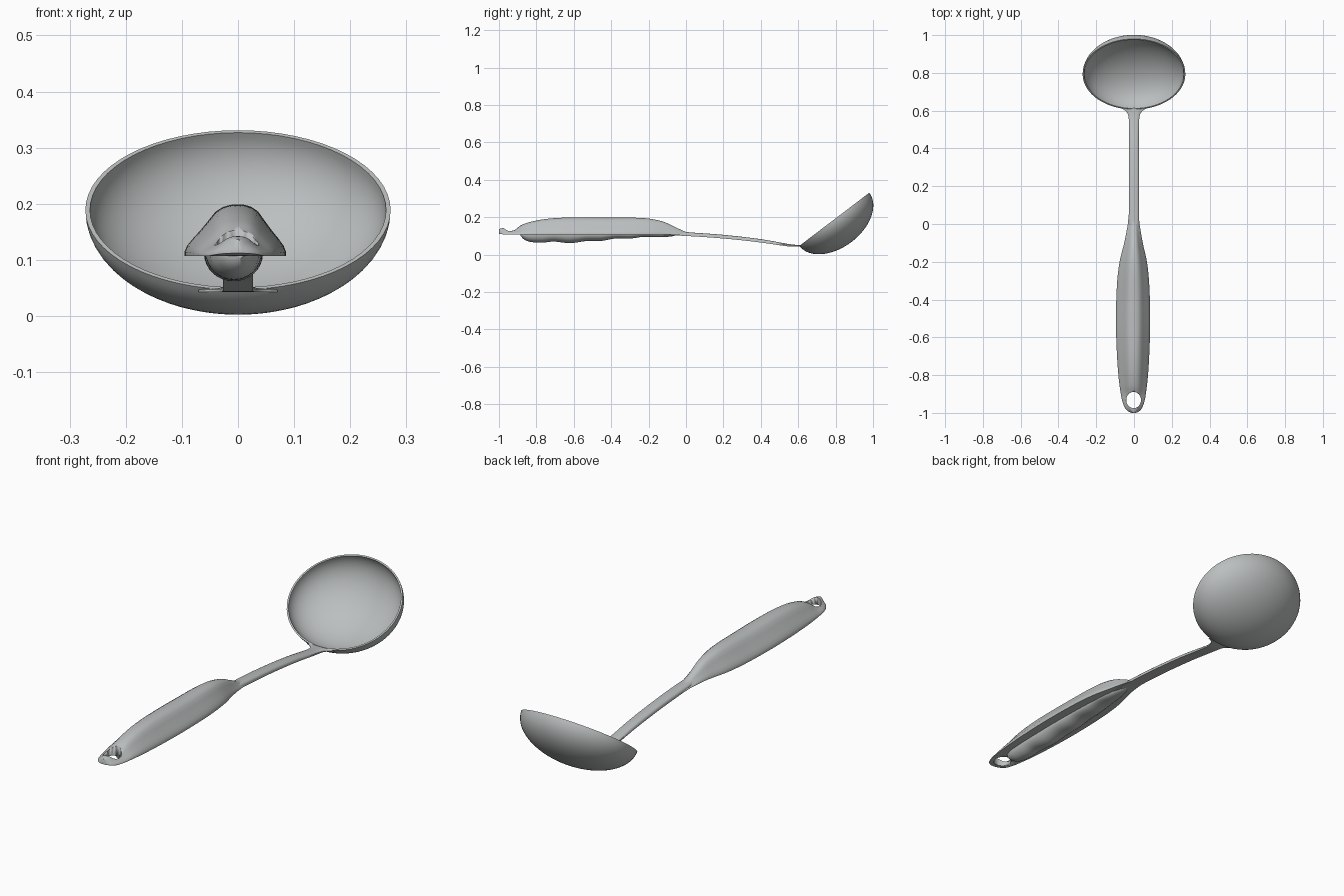
import bpy, bmesh, math
from mathutils import Matrix, Vector

if "Cube" in bpy.data.objects:
    bpy.data.objects.remove(bpy.data.objects["Cube"])

steel = bpy.data.materials.new("grey")
steel.diffuse_color = (0.5, 0.52, 0.52, 1)
steel.use_nodes = True
steel.node_tree.nodes["Principled BSDF"].inputs["Base Color"].default_value = steel.diffuse_color


def curve(keys, y):
    """Smooth Hermite interpolation through (position, value) pairs."""
    n = len(keys)
    y = min(max(y, keys[0][0]), keys[-1][0])
    i = max(k for k in range(n - 1) if keys[k][0] <= y)

    def slope(k):
        a, b = keys[max(k - 1, 0)], keys[min(k + 1, n - 1)]
        return (b[1] - a[1]) / (b[0] - a[0])
    (y0, v0), (y1, v1) = keys[i], keys[i + 1]
    h = y1 - y0
    t = (y - y0) / h
    return (v0 * (2*t**3 - 3*t*t + 1) + slope(i) * h * (t**3 - 2*t*t + t)
            + v1 * (3*t*t - 2*t**3) + slope(i + 1) * h * (t**3 - t*t))


def make(name, bm, angle=40):
    bmesh.ops.recalc_face_normals(bm, faces=bm.faces)
    mesh = bpy.data.meshes.new(name)
    bm.to_mesh(mesh)
    bm.free()
    mesh.materials.append(steel)
    ob = bpy.data.objects.new(name, mesh)
    bpy.context.collection.objects.link(ob)
    bpy.ops.object.select_all(action='DESELECT')
    ob.select_set(True)
    bpy.context.view_layer.objects.active = ob
    bpy.ops.object.shade_smooth_by_angle(angle=math.radians(angle))
    return ob


def loft(name, rings, angle=40):
    bm = bmesh.new()
    rows = [[bm.verts.new(p) for p in r] for r in rings]
    n = len(rows[0])
    for a, b in zip(rows, rows[1:]):
        for i in range(n):
            bm.faces.new((a[i], a[(i + 1) % n], b[(i + 1) % n], b[i]))
    bm.faces.new(rows[0])
    bm.faces.new(rows[-1])
    return make(name, bm, angle)


def span(a, b, n):
    return [a + (b - a) * i / n for i in range(n + 1)]


# Bowl: thin tilted half ellipsoid with an open rim
bm = bmesh.new()
N, M = 64, 20
prof = [(s, math.pi / 2 * i / M) for s, order in
        ((1.0, range(M - 1, -1, -1)), (0.97, range(0, M))) for i in order]
rows = []
for s, a in prof:
    rows.append([bm.verts.new((0.272 * s * math.cos(a) * math.cos(2 * math.pi * k / N),
                               0.235 * s * math.cos(a) * math.sin(2 * math.pi * k / N),
                               -0.152 * s * math.sin(a))) for k in range(N)])
for a, b in zip(rows, rows[1:]):
    for k in range(N):
        bm.faces.new((a[k], a[(k + 1) % N], b[(k + 1) % N], b[k]))
for row, s in ((rows[0], 1.0), (rows[-1], 0.97)):
    tip = bm.verts.new((0, 0, -0.152 * s))
    for k in range(N):
        bm.faces.new((row[k], row[(k + 1) % N], tip))
bm.transform(Matrix.Translation((0, 0.793, 0.189)) @ Matrix.Rotation(math.radians(37.2), 4, 'X'))
make("bowl", bm)

# Shaft: flat bar with a rounded top, flaring into the bowl rim
s_width = [(-0.15, 0.022), (0, 0.027), (0.3, 0.027), (0.54, 0.027), (0.58, 0.032),
           (0.597, 0.043), (0.607, 0.057), (0.613, 0.07)]
s_top = [(-0.15, 0.125), (0, 0.12), (0.2, 0.106), (0.4, 0.083), (0.55, 0.057), (0.613, 0.050)]
s_thick = [(-0.15, 0.018), (0, 0.02), (0.4, 0.018), (0.55, 0.013), (0.613, 0.007)]
rings = []
for y in span(-0.15, 0.54, 24) + span(0.55, 0.613, 12):
    w, z, t = curve(s_width, y), curve(s_top, y), curve(s_thick, y)
    rings.append([(w * px, y, z - t * pz) for px, pz in
                  ((-1, 1), (1, 1), (1, 0.5), (0.85, 0.2), (0.5, 0.04), (0, 0),
                   (-0.5, 0.04), (-0.85, 0.2), (-1, 0.5))])
loft("shaft", rings)

# Handle: domed upper shell with a central ridge and a flat underside
h_width = [(-1, 0.010), (-0.993, 0.027), (-0.975, 0.044), (-0.94, 0.058), (-0.9, 0.066),
           (-0.8, 0.078), (-0.65, 0.087), (-0.5, 0.090), (-0.32, 0.085), (-0.2, 0.072),
           (-0.1, 0.049), (0, 0.031), (0.05, 0.027)]
h_top = [(-1, 0.137), (-0.98, 0.142), (-0.91, 0.145), (-0.86, 0.167), (-0.77, 0.188),
         (-0.65, 0.198), (-0.4, 0.198), (-0.22, 0.195), (-0.12, 0.176), (-0.05, 0.144),
         (0, 0.122), (0.05, 0.117)]
h_base = [(-1, 0.112), (-0.96, 0.107), (-0.1, 0.107), (0, 0.102), (0.05, 0.098)]
shell = [(1, 0), (1.0, 0.08), (0.95, 0.2), (0.84, 0.34), (0.7, 0.5), (0.55, 0.69),
         (0.42, 0.86), (0.28, 0.95), (0.14, 0.99)]
section = shell + [(0, 1)] + [(-x, z) for x, z in reversed(shell)]
rings = []
for y in span(-1, -0.95, 12) + span(-0.94, 0.05, 60):
    w, b = curve(h_width, y), curve(h_base, y)
    h = curve(h_top, y) - b
    rings.append([(w * px * (1.06 if px < 0 else 0.95), y, b + h * pz) for px, pz in section])
handle = loft("handle", rings, 50)

# Hanging hole through the handle end
bm = bmesh.new()
bmesh.ops.create_cone(bm, cap_ends=True, segments=32, radius1=1, radius2=1, depth=0.4,
                      matrix=Matrix.Translation((-0.002, -0.932, 0.12))
                      @ Matrix.Diagonal((0.039, 0.043, 1, 1)))
cutter = make("hole_cutter", bm)
cutter.hide_render = True
cutter.hide_set(True)
mod = handle.modifiers.new("hole", 'BOOLEAN')
mod.operation = 'DIFFERENCE'
mod.solver = 'EXACT'
mod.object = cutter
bpy.context.view_layer.objects.active = handle
bpy.ops.object.modifier_apply(modifier="hole")
bpy.data.objects.remove(cutter)

# Under grip: rounded, with finger bumps along its length
g_low = [(-0.885, 0.102), (-0.875, 0.088), (-0.84, 0.070), (-0.77, 0.064), (-0.71, 0.070),
         (-0.62, 0.062), (-0.53, 0.073), (-0.45, 0.074), (-0.38, 0.086), (-0.3, 0.086),
         (-0.23, 0.095), (-0.15, 0.094), (-0.08, 0.097), (-0.05, 0.104)]
g_width = [(-0.885, 0.012), (-0.87, 0.028), (-0.82, 0.044), (-0.6, 0.052), (-0.4, 0.050),
           (-0.2, 0.038), (-0.1, 0.024), (-0.05, 0.008)]
rings = []
for y in span(-0.885, -0.05, 70):
    w, z = curve(g_width, y), curve(g_low, y)
    arc = [math.pi * k / 16 for k in range(17)]
    rings.append([(-0.008 * w / 0.052 + w * math.cos(a), y, 0.109 - (0.109 - z) * math.sin(a))
                  for a in arc] + [(-w * 0.9, y, 0.113), (w * 0.7, y, 0.113)])
loft("under_grip", rings)
